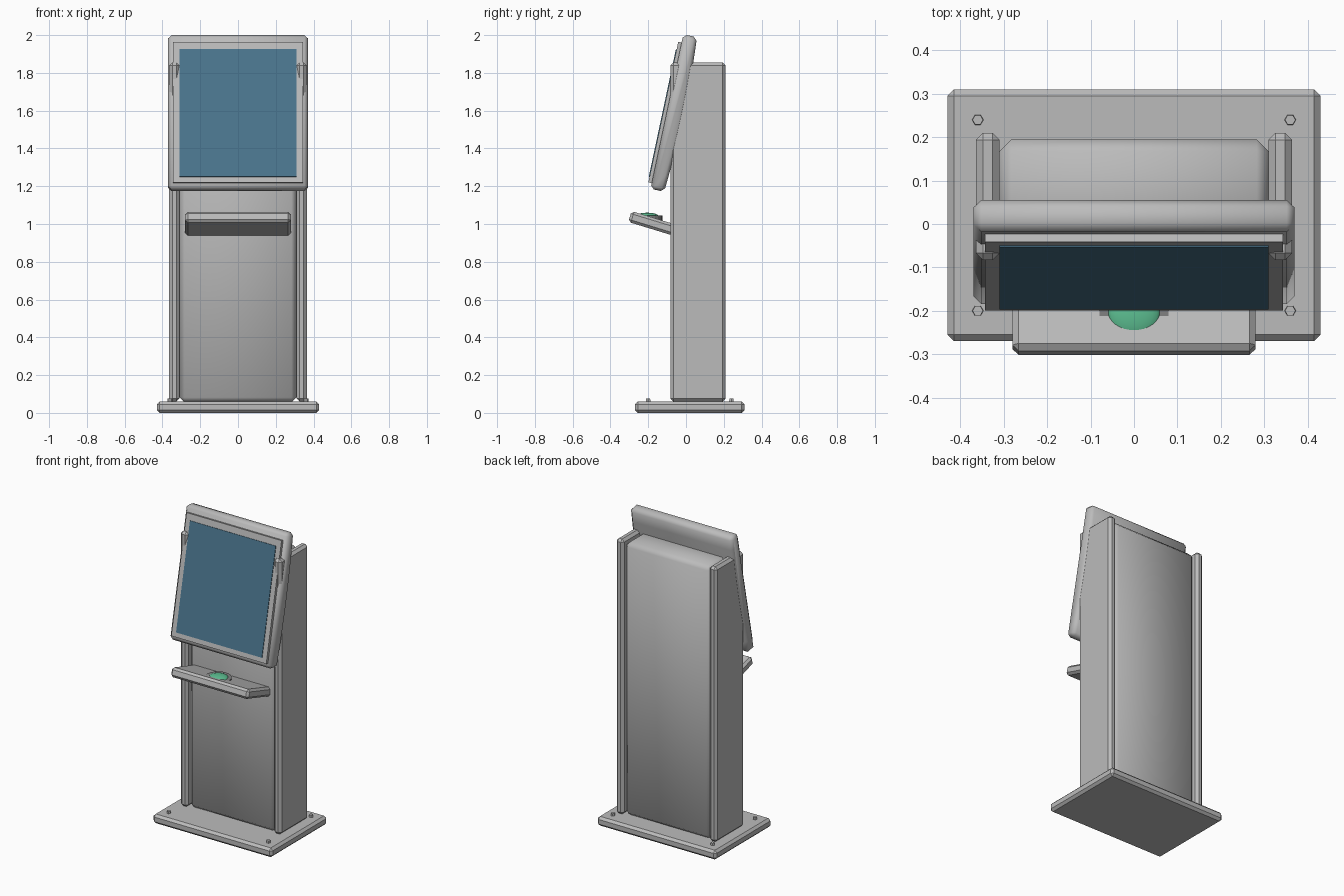
import bpy, bmesh
from math import radians, sin, cos, pi
from mathutils import Matrix, Vector

cube = bpy.data.objects.get("Cube")
if cube:
    bpy.data.objects.remove(cube, do_unlink=True)


def material(name, rgb):
    m = bpy.data.materials.new(name)
    m.use_nodes = True
    m.diffuse_color = (*rgb, 1)
    m.node_tree.nodes["Principled BSDF"].inputs["Base Color"].default_value = (*rgb, 1)
    return m


GREY = material("light grey metal", (0.5, 0.5, 0.5))
DARK = material("dark grey plastic", (0.22, 0.22, 0.22))
BLUE = material("blue screen glass", (0.07, 0.18, 0.27))
GREEN = material("green button", (0.11, 0.53, 0.29))


def finish(name, bm, mat, bevel=0, smooth=False):
    bmesh.ops.recalc_face_normals(bm, faces=bm.faces)
    if bevel:
        # chamfer only real corners, not the shallow steps of a curve
        edges = [e for e in bm.edges if e.calc_face_angle(0) > 0.5]
        bmesh.ops.bevel(bm, geom=edges, offset=bevel, offset_type='OFFSET',
                        segments=1, profile=0.5, affect='EDGES')
    for f in bm.faces:
        f.smooth = smooth
    mesh = bpy.data.meshes.new(name)
    bm.to_mesh(mesh)
    bm.free()
    mesh.materials.append(mat)
    ob = bpy.data.objects.new(name, mesh)
    bpy.context.collection.objects.link(ob)
    return ob


def box(name, lo, hi, mat, bevel=0, smooth=False):
    lo, hi = Vector(lo), Vector(hi)
    bm = bmesh.new()
    bmesh.ops.create_cube(bm, size=1)
    bmesh.ops.scale(bm, vec=hi - lo, verts=bm.verts)
    bmesh.ops.translate(bm, vec=(lo + hi) / 2, verts=bm.verts)
    return finish(name, bm, mat, bevel, smooth)


def cylinder(name, centre, radius, depth, sides, mat, top=1):
    bm = bmesh.new()
    bmesh.ops.create_cone(bm, cap_ends=True, segments=sides, radius1=radius,
                          radius2=radius * top, depth=depth)
    bmesh.ops.rotate(bm, matrix=Matrix.Rotation(pi / 2, 3, 'Z'), verts=bm.verts)
    bmesh.ops.translate(bm, vec=centre, verts=bm.verts)
    return finish(name, bm, mat)


# Base plate and its hexagonal bolts
box("base_plate", (-0.43, -0.27, 0), (0.43, 0.31, 0.06), GREY, 0.015)
for side, x in (("right", -0.36), ("left", 0.36)):
    for end, y in (("front", -0.2), ("back", 0.24)):
        cylinder(f"bolt_{end}_{side}", (x, y, 0.065), 0.0135, 0.02, 6, GREY, 0.9)

# Softly shaded cabinet between two upright side panels
box("cabinet", (-0.31, -0.068, 0.055), (0.31, 0.195, 1.84), GREY, 0.027, True)
for side, s in (("right", -1), ("left", 1)):
    a, b = sorted((s * 0.31, s * 0.364))
    box(f"side_panel_{side}", (a, -0.083, 0.06), (b, 0.21, 1.855), GREY, 0.016)

# Tilted display head with a gently bowed back
tilt = Matrix.Translation((0, -0.065, 1.5875)) @ Matrix.Rotation(radians(-12), 4, 'X')
half, thick, bow, steps = 0.418, 0.037, 0.016, 10
profile = [(-thick, half), (-thick, -half)]
for i in range(steps + 1):
    u = 2 * i / steps - 1
    profile.append((thick + bow * (1 - u * u), half * u))
bm = bmesh.new()
face = bm.faces.new([bm.verts.new((-0.37, y, z)) for y, z in profile])
new = bmesh.ops.extrude_face_region(bm, geom=[face])["geom"]
bmesh.ops.translate(bm, vec=(0.74, 0, 0),
                    verts=[v for v in new if isinstance(v, bmesh.types.BMVert)])
head = [finish("display_housing", bm, GREY, 0.018, True)]
head.append(box("display_bezel", (-0.343, -0.055, -0.387), (0.343, -0.02, 0.374), GREY))
head.append(box("display_screen", (-0.31, -0.059, -0.357), (0.31, -0.05, 0.333), BLUE))
for part in head:
    part.matrix_world = tilt

# Sloping shelf
shelf = box("shelf", (-0.28, -0.16, -0.03), (0.28, 0.16, 0.03), GREY, 0.014)
shelf.matrix_world = (Matrix.Translation((0, -0.144, 0.993))
                      @ Matrix.Rotation(radians(-17), 4, 'X'))

# Round button set level into the shelf
cylinder("button_ring", (0, -0.205, 1.03), 0.08, 0.03, 24, DARK)
bm = bmesh.new()
bmesh.ops.create_uvsphere(bm, u_segments=24, v_segments=12, radius=1)
bmesh.ops.scale(bm, vec=(0.061, 0.061, 0.02), verts=bm.verts)
bmesh.ops.translate(bm, vec=(0, -0.205, 1.04), verts=bm.verts)
finish("button", bm, GREEN, 0, True)
